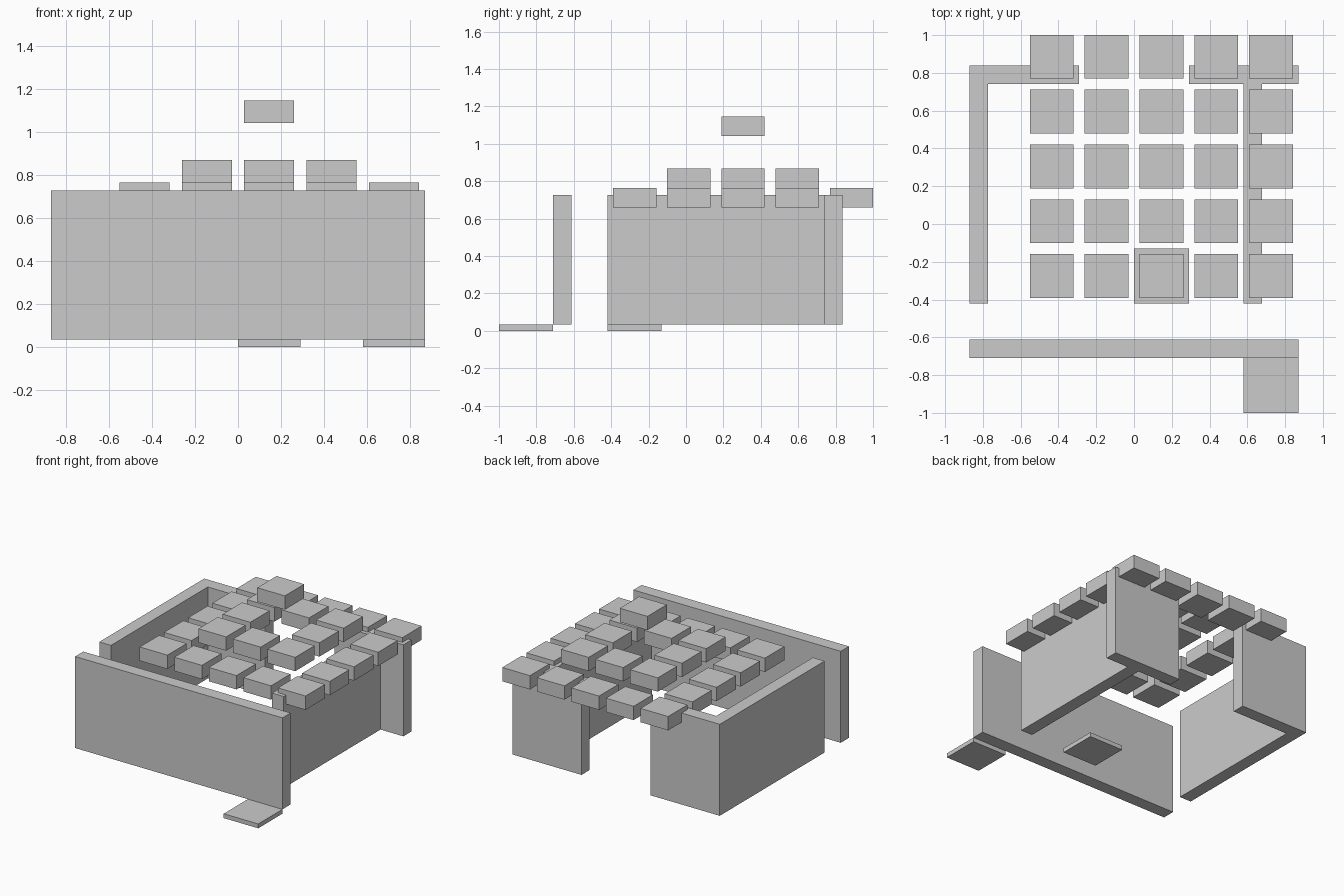
import bpy
import bmesh

cube = bpy.data.objects.get("Cube")
if cube:
    bpy.data.objects.remove(cube, do_unlink=True)

# One plain grey for everything
grey = bpy.data.materials.new("plain grey")
grey.use_nodes = True
colour = (0.6, 0.6, 0.6, 1)
grey.diffuse_color = colour
grey.node_tree.nodes["Principled BSDF"].inputs["Base Color"].default_value = colour


def prism(name, outline, bottom, top):
    """Extrude a counter-clockwise plan outline from bottom to top."""
    bm = bmesh.new()
    base = bm.faces.new([bm.verts.new((x, y, bottom)) for x, y in outline])
    grown = bmesh.ops.extrude_face_region(bm, geom=[base], use_keep_orig=True)
    for v in grown["geom"]:
        if isinstance(v, bmesh.types.BMVert):
            v.co.z = top
    bmesh.ops.recalc_face_normals(bm, faces=bm.faces)
    mesh = bpy.data.meshes.new(name)
    bm.to_mesh(mesh)
    bm.free()
    mesh.materials.append(grey)
    obj = bpy.data.objects.new(name, mesh)
    bpy.context.collection.objects.link(obj)
    return obj


def slab(name, x0, x1, y0, y1, bottom, top):
    return prism(name, [(x0, y0), (x1, y0), (x1, y1), (x0, y1)], bottom, top)


TILE = 0.29                    # plan grid pitch
EDGE = 3 * TILE                # half width of the building
THICK = 0.098                  # wall thickness
FLOOR, WALL_TOP = 0.033, 0.727
FRONT = -1 + TILE              # outer face of the front wall
SIDE = FRONT + TILE            # front end of the side walls
BACK = -1 + 6 * TILE           # inner face of the back walls
REAR = BACK + THICK

# Front wall
slab("front_wall", -EDGE, EDGE, FRONT, FRONT + THICK, FLOOR, WALL_TOP)

# L-shaped corner wall
prism("right_corner_wall",
      [(-EDGE, SIDE), (-EDGE + THICK, SIDE), (-EDGE + THICK, BACK),
       (-TILE, BACK), (-TILE, REAR), (-EDGE, REAR)], FLOOR, WALL_TOP)

# T-shaped wall: inset side wall with a back stub
inner = 2 * TILE
prism("left_tee_wall",
      [(inner, SIDE), (inner + THICK, SIDE), (inner + THICK, BACK),
       (EDGE, BACK), (EDGE, REAR), (TILE, REAR), (TILE, BACK),
       (inner, BACK)], FLOOR, WALL_TOP)

# Thin floor tiles
slab("doorstep_tile", inner, EDGE, -1, FRONT, 0, FLOOR)
slab("inner_floor_tile", 0, TILE, SIDE, SIDE + TILE, 0, FLOOR)

# Stepped roof of separate blocks, with the middle one floating above
HALF, HEIGHT = TILE * 0.4, 0.105
LEVELS = {2: 0.658, 1: 0.763, 0: 1.041}
for col in range(-2, 3):
    for row in range(-2, 3):
        cx = (col + 0.5) * TILE
        cy = -1 + (row + 4.5) * TILE
        z = LEVELS[max(abs(col), abs(row))]
        slab("roof_block", cx - HALF, cx + HALF, cy - HALF, cy + HALF, z, z + HEIGHT)
